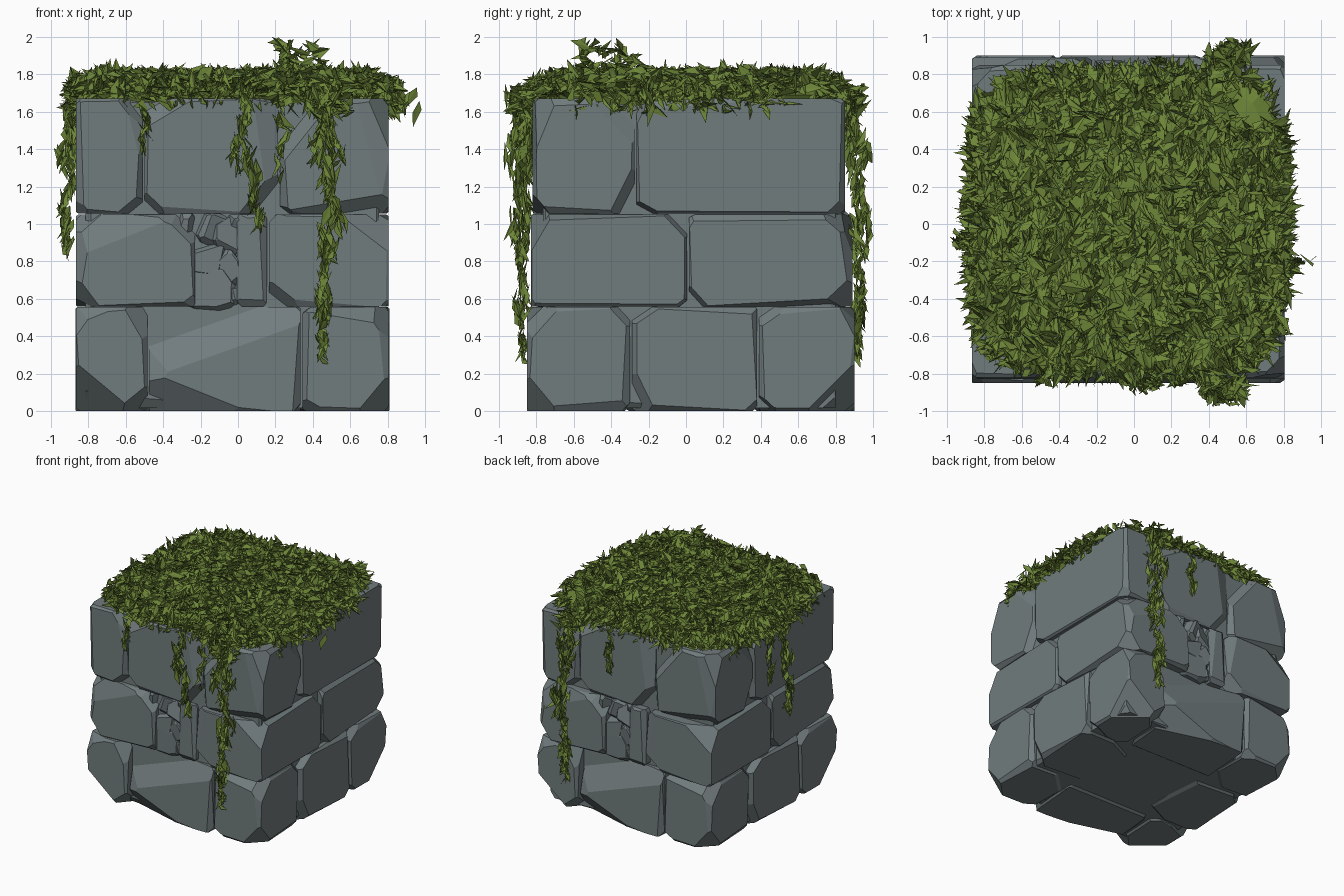
import bpy, bmesh, math, random
from mathutils import Vector, Matrix

random.seed(7)
R = random.uniform
if "Cube" in bpy.data.objects:
    bpy.data.objects.remove(bpy.data.objects["Cube"], do_unlink=True)


def material(name, rgb):
    m = bpy.data.materials.new(name)
    m.use_nodes = True
    m.diffuse_color = (*rgb, 1)
    m.node_tree.nodes["Principled BSDF"].inputs["Base Color"].default_value = (*rgb, 1)
    return m


STONE = material("grey stone", (0.165, 0.2, 0.205))
MOSS = material("moss green", (0.155, 0.24, 0.04))
CX = -0.03
X0, X1 = -0.87, 0.81


def finish(bm, name, mat):
    me = bpy.data.meshes.new(name)
    bm.to_mesh(me)
    bm.free()
    me.materials.append(mat)
    ob = bpy.data.objects.new(name, me)
    bpy.context.collection.objects.link(ob)


def cut(bm, co, no):
    """Slice off everything on the normal side and close the hole."""
    geom = bm.verts[:] + bm.edges[:] + bm.faces[:]
    res = bmesh.ops.bisect_plane(bm, geom=geom, plane_co=co, plane_no=no, clear_outer=True)
    edges = [e for e in res["geom_cut"] if isinstance(e, bmesh.types.BMEdge)]
    if len(edges) > 2:
        bmesh.ops.holes_fill(bm, edges=edges)


def stone(name, lo, hi, cuts=(), chip=0.1, turn=None):
    """Box with worn edges, chipped corners and extra break planes."""
    lo, hi = Vector(lo), Vector(hi)
    mid, half = (lo + hi) / 2, (hi - lo) / 2
    bm = bmesh.new()
    bmesh.ops.create_cube(bm, size=1)
    for v in bm.verts:
        v.co = mid + Vector(2 * v.co[i] * half[i] for i in range(3))
    for co, no in cuts:
        cut(bm, Vector(co), Vector(no).normalized())
    # worn edges
    for axis in range(3):
        a, b = [i for i in range(3) if i != axis]
        for sa in (-1, 1):
            for sb in (-1, 1):
                no = Vector((0, 0, 0))
                no[a], no[b], no[axis] = sa * R(.6, 1.3), sb * R(.6, 1.3), R(-.08, .08)
                co = mid.copy()
                co[a] += sa * half[a]
                co[b] += sb * half[b]
                no.normalize()
                cut(bm, co - no * R(.006, .022), no)
    # chipped corners
    for sx in (-1, 1):
        for sy in (-1, 1):
            for sz in (-1, 1):
                s = Vector((sx, sy, sz))
                no = Vector(c * R(.4, 1.2) for c in s).normalized()
                co = mid + Vector(s[i] * half[i] for i in range(3))
                cut(bm, co - no * R(.2, 1) * chip, no)
    if turn:
        bmesh.ops.rotate(bm, cent=mid, matrix=turn, verts=bm.verts)
    bmesh.ops.recalc_face_normals(bm, faces=bm.faces)
    finish(bm, name, STONE)


# Courses: z range, y range, front joints in x, side joints in y
courses = {
    "bottom": (0, .555, -.85, .90, (-.48, .34), (-.295, .385)),
    "middle": (.56, 1.05, -.83, .89, (-.225, -.01, .16), (.01,)),
    "top": (1.055, 1.67, -.82, .85, (-.505, .22), (-.27,)),
}
# Break planes by course and front stone number
breaks = {
    ("bottom", 0): [((-.7, -.85, .12), (-.5, -.6, -.6)), ((-.8, -.85, .49), (-.2, -.6, .5))],
    ("bottom", 1): [((-.33, -.85, .3), (-.4, -.85, .2)), ((.1, -.85, .38), (-.15, -.85, .42)),
                    ((-.1, -.85, .06), (-.2, -.7, -.5))],
    ("bottom", 2): [((.62, -.85, .49), (.1, -.6, .6)), ((.74, -.85, .12), (.6, -.6, -.5))],
    ("middle", 0): [((-.6, -.83, .93), (-.12, -.9, .3)), ((-.3, -.83, .94), (.5, -.6, .5)),
                    ((-.83, -.83, .7), (-.6, -.7, .1))],
    ("middle", 3): [((.21, -.83, .8), (-.5, -.8, .1)), ((.76, -.83, .95), (.6, -.7, .3))],
    ("top", 0): [((-.55, -.82, 1.45), (.4, -.9, .1))],
    ("top", 1): [((.12, -.82, 1.2), (.5, -.7, -.4)), ((-.4, -.82, 1.57), (-.3, -.8, .5)),
                 ((.12, -.82, 1.4), (.35, -.9, .05))],
    ("top", 2): [((.33, -.82, 1.44), (-.5, -.75, .4)), ((.6, -.82, 1.13), (.1, -.7, -.6)),
                 ((.7, -.82, 1.4), (.2, -.95, .05))],
}

G = .005
for row, (z0, z1, y0, y1, fx, sy) in courses.items():
    specs = []
    xs = (X0,) + fx + (X1,)
    for i in range(len(xs) - 1):
        front, back = y0, y0 + .5
        if i == 0:
            back = y0 + y1 - sy[-1]
        elif i == len(xs) - 2:
            back = sy[0]
        if row == "middle" and i == 1:
            continue
        chip = .1 if xs[i + 1] - xs[i] > .2 else .035
        if row == "middle" and i == 2:
            front += .015
        specs.append((f"front_stone_{i}", (xs[i] + G, front, z0), (xs[i + 1] - G, back - G, z1),
                      breaks.get((row, i), ()), chip))
    for i in range(len(sy) - 1):
        specs.append((f"side_stone_{i}", (.3, sy[i] + G, z0), (X1, sy[i + 1] - G, z1), (), .09))
    if row == "middle":
        # rubble in the broken gap
        for i, (x, z, w) in enumerate(((-.13, .66, .12), (-.05, .76, .09), (-.16, .82, .09), (-.07, .92, .1),
                                       (-.15, .98, .09), (-.27, 1.0, .07), (-.03, 1.01, .06), (-.02, .64, .07))):
            turn = Matrix.Rotation(R(-.7, .7), 3, 'Y') @ Matrix.Rotation(R(-.4, .4), 3, 'Z')
            specs.append((f"rubble_{i}", (x - w, y0 + .035, z - w), (x + w, y0 + .3, z + w), (), .07, turn))
    for name, *shape in specs:
        stone(f"{row}_{name}", *shape)
        # twin on the opposite half of the course
        near = bpy.data.objects[f"{row}_{name}"]
        twin = bpy.data.objects.new(near.name + "_opposite", near.data)
        twin.location = (2 * CX, y0 + y1, 0)
        twin.rotation_euler = (0, 0, math.pi)
        bpy.context.collection.objects.link(twin)

stone("stone_core", (X0 + .055, -.765, .015), (X1 - .055, .8, 1.67), chip=.08)


# Moss bed: rounded square rings
def outline(t, scale):
    c, s = math.cos(t), math.sin(t)
    k = scale / (abs(c) ** 5 + abs(s) ** 5) ** .2
    return CX + .82 * c * k, .01 + .79 * s * k


bm = bmesh.new()
rings = []
for scale, z in ((.98, 1.64), (1.01, 1.69), (.93, 1.73), (.6, 1.75)):
    rings.append([bm.verts.new((*outline(i * math.tau / 32, scale), z)) for i in range(32)])
for a, b in zip(rings, rings[1:]):
    for i in range(32):
        j = (i + 1) % 32
        bm.faces.new((a[i], a[j], b[j], b[i]))
bm.faces.new(rings[-1])
bm.faces.new(rings[0][::-1])
finish(bm, "moss_bed", MOSS)


def leaf(bm, p, d, length, width):
    """Folded, bent blade centred near p."""
    d = Vector(d).normalized()
    s = d.cross(Vector((R(-1, 1), R(-1, 1), R(-1, 1)))).normalized()
    n = d.cross(s)
    p = Vector(p) - d * length * .5
    a = bm.verts.new(p)
    l = bm.verts.new(p + d * length * R(.25, .65) + s * width + n * width * .4)
    r = bm.verts.new(p + d * length * R(.25, .65) - s * width + n * width * .4)
    t = bm.verts.new(p + d * length + n * R(-.3, .3) * length)
    bm.faces.new((a, l, t))
    bm.faces.new((a, t, r))


# Leaves over the top, with a bare patch of bed near one corner
bm = bmesh.new()
for _ in range(3000):
    u, v = R(-1, 1), R(-1, 1)
    x, y = CX + .84 * u, .01 + .81 * v
    t = (abs(u) ** 5 + abs(v) ** 5) ** .2
    if t > 1 or math.hypot((x - .68) / .15, (y - .64) / .1) < 1:
        continue
    z = 1.765 + R(-.03, .045) - .1 * max(0, (t - .85) / .15) ** 2
    leaf(bm, (x, y, z), (R(-.7, .7), R(-1, 1), R(-.4, .4)), R(.07, .18), R(.015, .038))
finish(bm, "moss_top_leaves", MOSS)

# Hanging fringe around the rim, lower on the two sides
bm = bmesh.new()
for _ in range(900):
    t = R(0, math.tau)
    x, y = outline(t, R(1, 1.05))
    low = 1.65 - .05 * abs(math.cos(t))
    leaf(bm, (x, y, R(low, 1.77)), (math.cos(t) * .5 + R(-.6, .6), math.sin(t) * .5 + R(-.6, .6), R(-.9, .3)),
         R(.07, .17), R(.013, .032))
finish(bm, "moss_fringe", MOSS)


def vine(name, points, w0, w1, count):
    """Leaves strewn along a hanging, wavering path that thins out downward."""
    pts = [Vector(p) for p in points]
    phase = R(0, 6)
    bm = bmesh.new()
    for _ in range(count):
        f = R(0, 1) ** 1.2
        k = min(int(f * (len(pts) - 1)), len(pts) - 2)
        p = pts[k].lerp(pts[k + 1], f * (len(pts) - 1) - k)
        w = (w0 + (w1 - w0) * f) * (.75 + .4 * math.sin(f * 22 + phase))
        p += Vector((R(-w, w) + .015 * math.sin(f * 15), R(-w, w) * .8, 0))
        leaf(bm, p, (R(-.7, .7), R(-.6, .6), -1), R(.07, .16), R(.013, .028))
    finish(bm, name, MOSS)


vine("front_main_vine", [(.43, -.87, 1.7), (.48, -.89, 1.4), (.5, -.89, 1.05), (.47, -.88, .7), (.43, -.87, .27)],
     .1, .02, 220)
vine("front_middle_vine", [(.03, -.83, 1.66), (.06, -.86, 1.4), (.09, -.86, 1.15), (.12, -.85, .92)], .06, .01, 50)
vine("front_middle_sprig", [(.06, -.83, 1.65), (0, -.84, 1.45), (-.02, -.85, 1.28)], .05, .01, 24)
vine("front_small_sprig", [(-.48, -.83, 1.66), (-.52, -.84, 1.4)], .03, .01, 16)
vine("front_thin_sprig", [(.26, -.83, 1.66), (.2, -.85, 1.22)], .03, .01, 16)
vine("side_vine", [(-.87, -.05, 1.7), (-.9, -.08, 1.4), (-.91, -.1, 1.1), (-.93, -.12, .84)], .06, .01, 95)
vine("side_sprig", [(-.88, .12, 1.68), (-.89, .1, 1.2)], .05, .01, 35)
vine("back_main_vine", [(.5, .86, 1.68), (.53, .91, 1.4), (.55, .93, 1.0), (.53, .93, .6), (.5, .91, .28)],
     .1, .02, 210)
vine("back_sprig", [(.15, .84, 1.68), (.12, .88, 1.27)], .05, .01, 36)
vine("corner_sprig", [(.82, -.2, 1.75), (.94, -.2, 1.59)], .04, .02, 16)

# Raised tuft and clumps where the vines leave the top
bm = bmesh.new()
for x, y, z, sx, sy, sz, n in ((.35, -.4, 1.85, .13, .18, .05, 45), (.25, -.52, 1.94, .03, .05, .03, 10),
                               (.38, -.42, 1.93, .08, .08, .03, 8),
                               (.48, -.86, 1.66, .11, .07, .07, 85), (.5, .87, 1.67, .1, .08, .07, 85)):
    for _ in range(n):
        leaf(bm, (x + R(-sx, sx), y + R(-sy, sy), z + R(-sz, sz)), (R(-1, 1), R(-1, 1), R(-.6, .6)),
             R(.08, .16), R(.015, .03))
finish(bm, "moss_tufts", MOSS)
